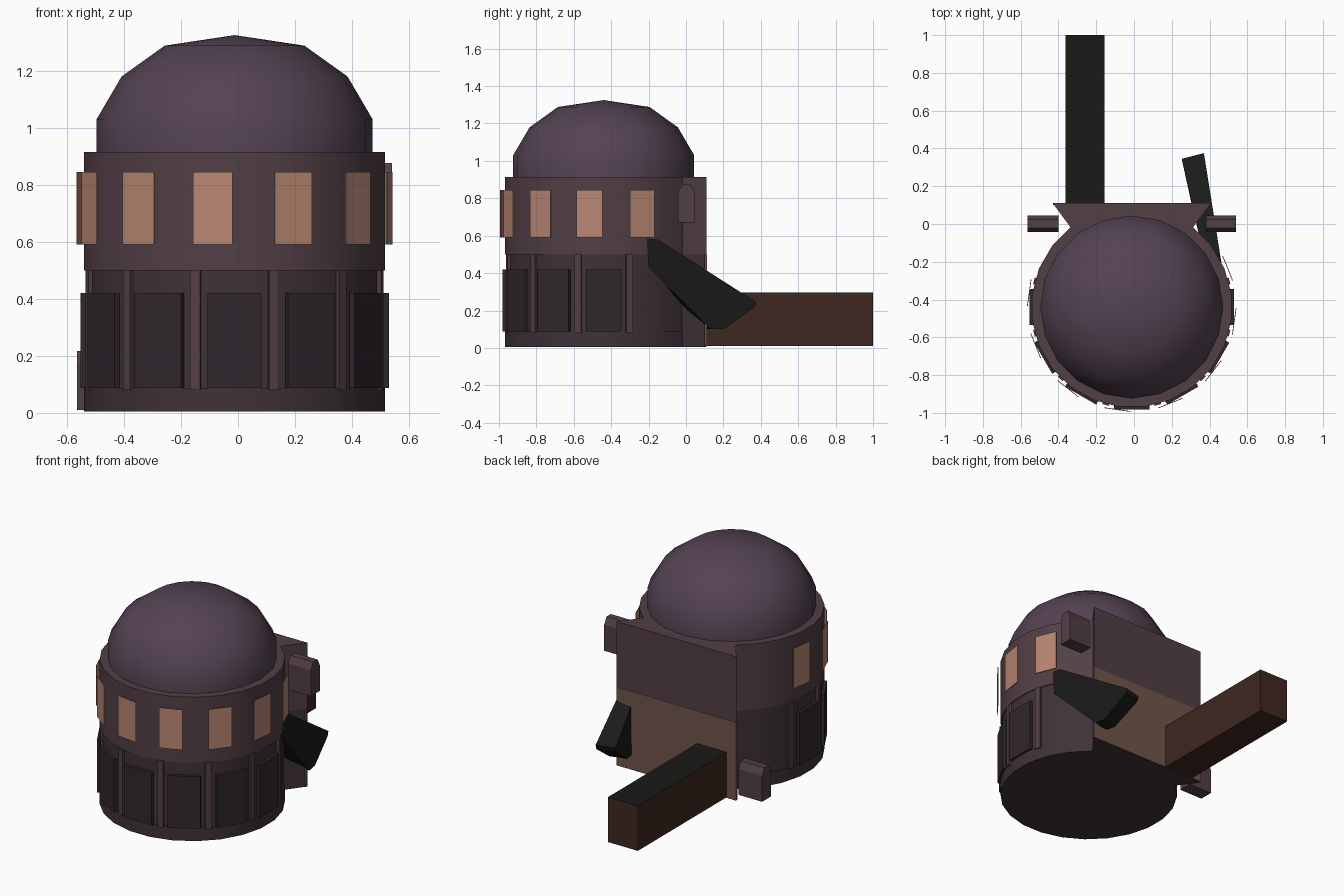
import bpy, bmesh
from math import sin, cos, pi, radians
from mathutils import Matrix, Vector

if "Cube" in bpy.data.objects:
    bpy.data.objects.remove(bpy.data.objects["Cube"])

CX, CY = -0.012, -0.44      # axis of the round tower


def mat(name, rgb):
    m = bpy.data.materials.new(name)
    m.diffuse_color = (*rgb, 1)
    m.use_nodes = True
    m.node_tree.nodes["Principled BSDF"].inputs["Base Color"].default_value = m.diffuse_color
    return m


PLUM = mat("plum", (0.09, 0.055, 0.085))
WALL = mat("wall", (0.085, 0.05, 0.06))
DARK = mat("dark_wall", (0.05, 0.032, 0.038))
DOOR = mat("door_dark", (0.03, 0.02, 0.026))
TAN = mat("rear_tan", (0.16, 0.09, 0.07))
GLOW = mat("window_glow", (0.48, 0.24, 0.17))
WOOD = mat("beam_brown", (0.05, 0.02, 0.014))
BLACK = mat("black", (0.01, 0.011, 0.009))


def finish(name, bm, material, smooth=False):
    bmesh.ops.recalc_face_normals(bm, faces=bm.faces)
    me = bpy.data.meshes.new(name)
    bm.to_mesh(me)
    bm.free()
    ob = bpy.data.objects.new(name, me)
    bpy.context.collection.objects.link(ob)
    me.materials.append(material)
    if smooth:
        bpy.ops.object.select_all(action='DESELECT')
        ob.select_set(True)
        bpy.context.view_layer.objects.active = ob
        bpy.ops.object.shade_smooth_by_angle(angle=radians(32))
    return ob


def prism(name, a, b, material, smooth=False):
    """Solid between two matching outlines."""
    bm = bmesh.new()
    va, vb = [bm.verts.new(p) for p in a], [bm.verts.new(p) for p in b]
    bm.faces.new(va)
    bm.faces.new(vb[::-1])
    n = len(a)
    for i in range(n):
        j = (i + 1) % n
        bm.faces.new((va[i], va[j], vb[j], vb[i]))
    return finish(name, bm, material, smooth)


def box(name, x, y, z, material):
    ring = [(x[0], y[0]), (x[1], y[0]), (x[1], y[1]), (x[0], y[1])]
    return prism(name, [(*p, z[0]) for p in ring], [(*p, z[1]) for p in ring], material)


def wall_plate(name, deg, radius, width, z0, z1, depth, material):
    """Flat plate facing outwards; deg is measured from the front towards +x."""
    bm = bmesh.new()
    bmesh.ops.create_cube(bm, size=1)
    m = (Matrix.Translation((CX, CY, (z0 + z1) / 2)) @ Matrix.Rotation(radians(deg), 4, 'Z')
         @ Matrix.Translation((0, -radius + depth / 2, 0))
         @ Matrix.Diagonal((width, depth, z1 - z0, 1)))
    bmesh.ops.transform(bm, matrix=m, verts=bm.verts)
    return finish(name, bm, material)


# Tower: round front joined to a square back
def tower_outline(r):
    pts = [(-0.43, 0.11)]
    for i in range(20):
        a = radians(-142.5 + i * 15)
        pts.append((CX + r * sin(a), CY - r * cos(a)))
    return pts + [(0.408, 0.11)]


for name, r, z0, z1, m in (("plinth", 0.532, 0.005, 0.088, DARK),
                           ("lower_tower", 0.526, 0.088, 0.5, DARK),
                           ("upper_tower", 0.532, 0.5, 0.915, WALL)):
    ring = tower_outline(r)
    prism(name, [(*p, z0) for p in ring], [(*p, z1) for p in ring], m, True)
box("rear_panel", (-0.43, 0.408), (0.1, 0.112), (0.01, 0.5), TAN)

# Dome with a short drum
bm = bmesh.new()
N = 20
rings = []
for r, z in ((0.484, 0.9), (0.484, 1.03), (0.396, 1.18), (0.245, 1.288)):
    rings.append([bm.verts.new((CX + r * cos(2 * pi * i / N), CY + r * sin(2 * pi * i / N), z))
                  for i in range(N)])
for lo, hi in zip(rings, rings[1:]):
    for i in range(N):
        bm.faces.new((lo[i], lo[(i + 1) % N], hi[(i + 1) % N], hi[i]))
tip = bm.verts.new((CX, CY, 1.325))
for i in range(N):
    bm.faces.new((rings[-1][i], rings[-1][(i + 1) % N], tip))
bm.faces.new(rings[0][::-1])
finish("dome", bm, PLUM, True)

# Windows around the upper storey
for i in range(8):
    wall_plate("window", -98 + i * 30, 0.55, 0.14, 0.59, 0.845, 0.004, GLOW)

# Doors and the ribs between them
for i in range(7):
    wall_plate("door", -90 + i * 30, 0.541, 0.19, 0.088, 0.42, 0.02, DOOR)
for i in range(8):
    wall_plate("rib", -105 + i * 30, 0.536, 0.036, 0.08, 0.5, 0.03, WALL)

# Rear beam with a black top
box("beam", (-0.363, -0.155), (0.1, 1.0), (0.01, 0.293), WOOD)
box("beam_top", (-0.363, -0.155), (0.11, 1.0), (0.293, 0.295), BLACK)


# Side lugs with bevelled tops
def lug(name, x0, x1, z0, m):
    prof = [(-0.042, 0), (0.046, 0), (0.046, 0.165), (0.024, 0.207), (-0.02, 0.207), (-0.042, 0.165)]
    prism(name, [(x0, y, z0 + z) for y, z in prof], [(x1, y, z0 + z) for y, z in prof], m)


lug("right_lug", 0.38, 0.54, 0.67, WALL)
lug("left_lug", -0.4, -0.565, 0.01, WALL)

# Slanted black slab piercing the rear right corner
prof = [(-0.21, 0.585), (-0.15, 0.58), (0.375, 0.245), (0.365, 0.215), (0.2, 0.1), (0.13, 0.1), (-0.2, 0.43)]
prism("slanted_slab", [(0.43 - 0.16 * y, y, z) for y, z in prof],
      [(0.335 - 0.22 * y, y - (0.03 if y > 0.1 else 0), z) for y, z in prof], BLACK)
